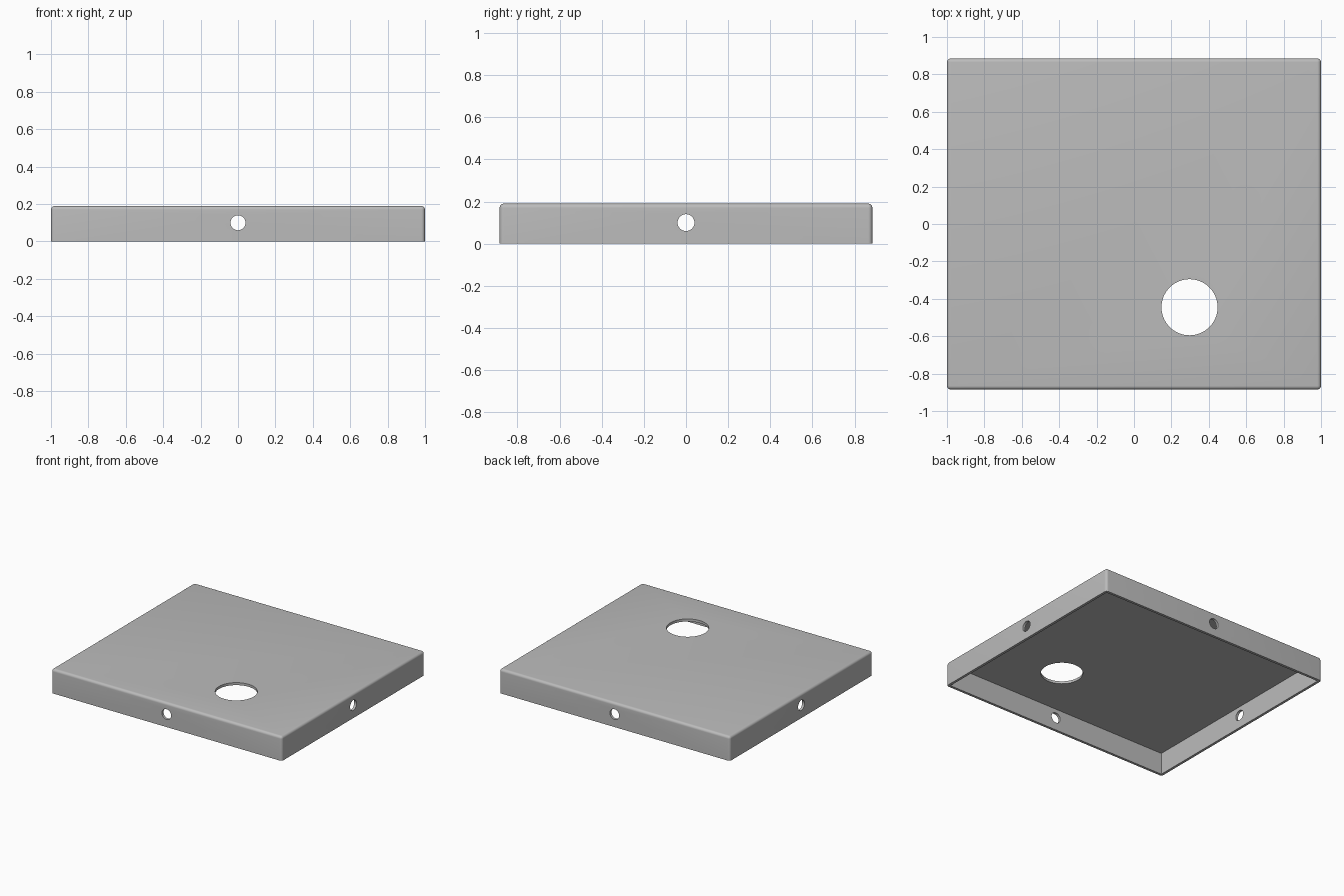
import bpy
from math import radians

cube = bpy.data.objects.get("Cube")
if cube:
    bpy.data.objects.remove(cube, do_unlink=True)

LENGTH, DEPTH, HEIGHT = 2.0, 1.77, 0.19
WALL, ROUND = 0.02, 0.02

grey = bpy.data.materials.new("plain grey")
grey.use_nodes = True
colour = (0.5, 0.5, 0.5, 1)
grey.diffuse_color = colour
grey.node_tree.nodes["Principled BSDF"].inputs["Base Color"].default_value = colour


def box(name, size, z):
    bpy.ops.mesh.primitive_cube_add(size=1, location=(0, 0, z))
    obj = bpy.context.object
    obj.name = name
    obj.scale = size
    bpy.ops.object.transform_apply(location=True, rotation=False, scale=True)
    obj.data.materials.append(grey)
    return obj


def drill(name, radius, length, location, rotation=(0, 0, 0)):
    bpy.ops.mesh.primitive_cylinder_add(vertices=64, radius=radius, depth=length,
                                        location=location, rotation=rotation)
    obj = bpy.context.object
    obj.name = name
    obj.data.materials.append(grey)
    return obj


# Outer cover: rounded on every edge except the open bottom rim
cover = box("cover", (LENGTH, DEPTH, HEIGHT), HEIGHT / 2)
weights = cover.data.attributes.new("bevel_weight_edge", "FLOAT", "EDGE")
for edge in cover.data.edges:
    on_rim = all(cover.data.vertices[v].co.z < 0.01 for v in edge.vertices)
    weights.data[edge.index].value = 0 if on_rim else 1
bevel = cover.modifiers.new("rounded_edges", "BEVEL")
bevel.limit_method = "WEIGHT"
bevel.width = ROUND
bevel.segments = 6

# Hollow inside, round opening in the top, small holes through the four walls
cavity_height = HEIGHT - WALL
cutters = [
    box("cavity_cutter", (LENGTH - 2 * WALL, DEPTH - 2 * WALL, 2 * cavity_height), 0),
    drill("top_opening_cutter", 0.15, 0.3, (0.297, -0.445, HEIGHT)),
    drill("front_back_hole_cutter", 0.04, 3, (0, 0, 0.1), (radians(90), 0, 0)),
    drill("side_hole_cutter", 0.04, 3, (0, 0, 0.1), (0, radians(90), 0)),
]
for cutter in cutters:
    cut = cover.modifiers.new(cutter.name, "BOOLEAN")
    cut.operation = "DIFFERENCE"
    cut.solver = "EXACT"
    cut.object = cutter

# Bake the cuts, then discard the cutters
bpy.ops.object.select_all(action="DESELECT")
cover.select_set(True)
bpy.context.view_layer.objects.active = cover
for modifier in list(cover.modifiers):
    bpy.ops.object.modifier_apply(modifier=modifier.name)
for cutter in cutters:
    bpy.data.objects.remove(cutter, do_unlink=True)
bpy.ops.object.shade_smooth_by_angle(angle=radians(30))
